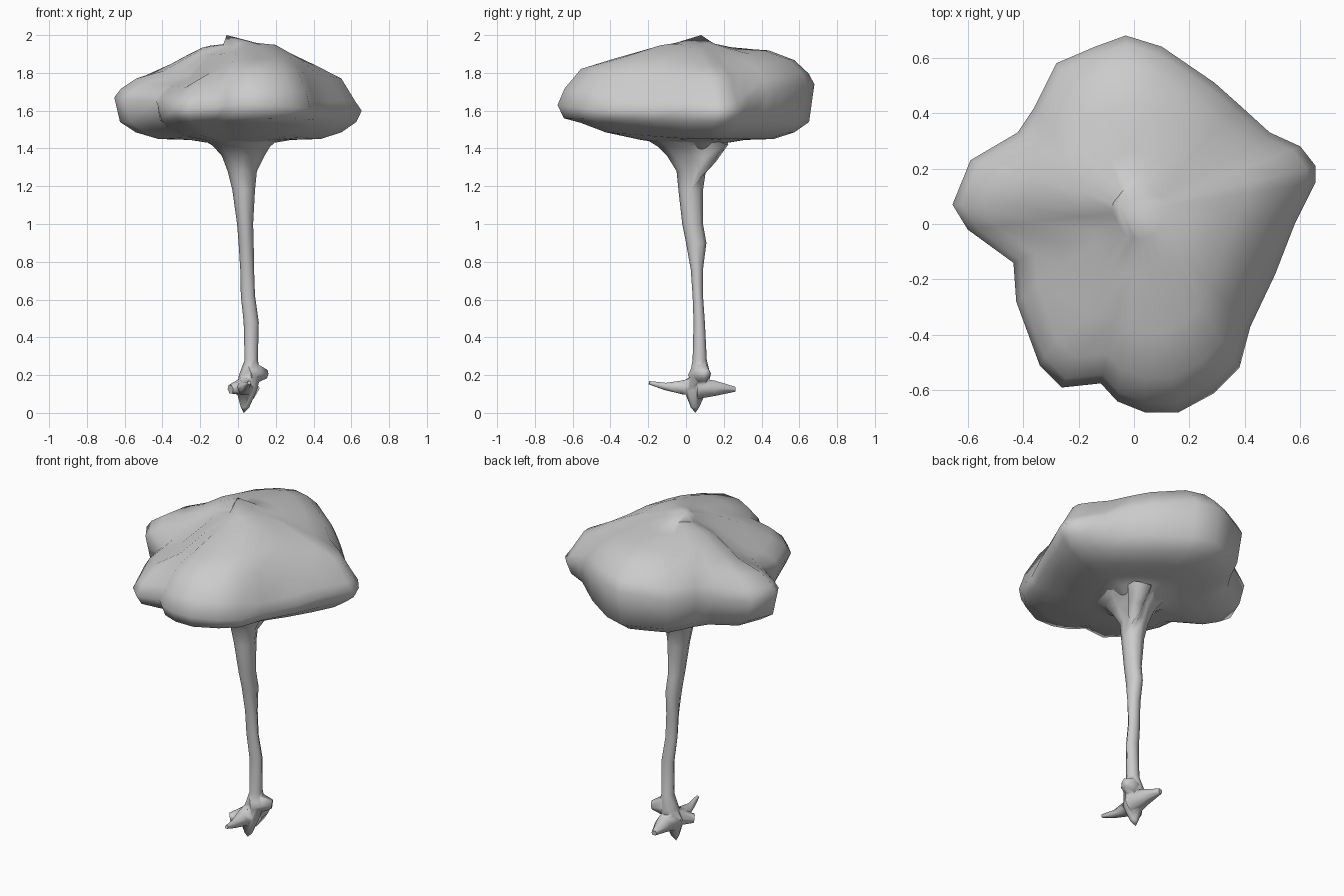
import bpy, bmesh, math
from mathutils import Vector

if "Cube" in bpy.data.objects:
    bpy.data.objects.remove(bpy.data.objects["Cube"])


def shade(ob, angle=60):
    ob.data.shade_smooth()
    ob.data.set_sharp_from_angle(angle=math.radians(angle))


def loft(name, rings):
    """Skin a stack of equal-length rings; single-point rings become tips."""
    bm = bmesh.new()
    rows = [[bm.verts.new(p) for p in r] for r in rings]
    n = max(len(r) for r in rows)
    for a, b in zip(rows, rows[1:]):
        for i in range(n):
            j = (i + 1) % n
            if len(a) == 1:
                bm.faces.new((a[0], b[i], b[j]))
            elif len(b) == 1:
                bm.faces.new((a[i], a[j], b[0]))
            else:
                bm.faces.new((a[i], a[j], b[j], b[i]))
    for r in (rows[0], rows[-1]):
        if len(r) > 2:
            bm.faces.new(r)
    bmesh.ops.recalc_face_normals(bm, faces=bm.faces)
    me = bpy.data.meshes.new(name)
    bm.to_mesh(me)
    bm.free()
    ob = bpy.data.objects.new(name, me)
    bpy.context.collection.objects.link(ob)
    shade(ob)
    return ob


def bump(x, y, cx, cy, r, h):
    return h * math.exp(-((x - cx) ** 2 + (y - cy) ** 2) / r ** 2)


# Canopy: outline x, y, height of widest point, height of shoulder
OUTLINE = [
    (.58, 0, 1.61, 1.85), (.655, .15, 1.60, 1.84), (.655, .21, 1.60, 1.84),
    (.60, .28, 1.61, 1.84), (.49, .33, 1.65, 1.86), (.38, .43, 1.70, 1.88),
    (.29, .51, 1.72, 1.90), (.10, .64, 1.75, 1.92), (-.03, .68, 1.74, 1.92),
    (-.14, .64, 1.74, 1.92), (-.28, .58, 1.72, 1.90), (-.36, .42, 1.70, 1.89),
    (-.42, .33, 1.68, 1.88), (-.59, .23, 1.66, 1.84), (-.655, .07, 1.67, 1.81),
    (-.60, -.02, 1.66, 1.78), (-.435, -.14, 1.65, 1.78), (-.425, -.28, 1.63, 1.77),
    (-.34, -.51, 1.61, 1.77), (-.26, -.59, 1.61, 1.80), (-.12, -.575, 1.62, 1.84),
    (-.06, -.64, 1.63, 1.87), (.04, -.68, 1.63, 1.89), (.16, -.68, 1.63, 1.90),
    (.29, -.61, 1.62, 1.90), (.38, -.52, 1.61, 1.89), (.42, -.37, 1.60, 1.88),
    (.51, -.18, 1.60, 1.86)]
CX, CY = 0.02, 0.05


def canopy_ring(scale, height):
    """Scaled outline; inner rings are rounded off towards a circle."""
    ring = []
    mix = max(0, .75 - scale)
    for x, y, ze, zs in OUTLINE:
        dx, dy = x - CX, y - CY
        r = math.hypot(dx, dy)
        k = scale * (1 + mix * (.6 / r - 1))
        px, py = CX + dx * k, CY + dy * k
        z = height(x, y, ze, zs)
        if z > 1.72 and scale < .95:
            z += bump(px, py, .10, -.32, .12, -.04) + bump(px, py, .22, -.08, .13, .03)
            z += bump(px, py, .02, .27, .10, -.015) + bump(px, py, -.22, .18, .12, .025)
        ring.append((px, py, z))
    return ring


def front(y):
    return max(0, -y / .68) * .05


def edge(x):
    return .19 if x > .4 else .32


loft("canopy", [
    [(CX, CY, 1.36)],
    canopy_ring(.16, lambda x, y, e, s: 1.38),
    canopy_ring(.28, lambda x, y, e, s: 1.43),
    canopy_ring(.42, lambda x, y, e, s: 1.445),
    canopy_ring(.66, lambda x, y, e, s: 1.45 + .7 * front(y)),
    canopy_ring(.83, lambda x, y, e, s: 1.485 + front(y)),
    canopy_ring(.955, lambda x, y, e, s: 1.54 + .4 * front(y)),
    canopy_ring(1, lambda x, y, e, s: e),
    canopy_ring(.95, lambda x, y, e, s: e + edge(x) * (s - e)),
    canopy_ring(.83, lambda x, y, e, s: e + .71 * (s - e)),
    canopy_ring(.62, lambda x, y, e, s: s),
    canopy_ring(.35, lambda x, y, e, s: s + .7 * (1.95 - s)),
    canopy_ring(.16, lambda x, y, e, s: s + .85 * (1.965 - s)),
    [(-.06, .08, 2.0)]])


# Trunk: z, x range, y range at each level
TRUNK = [
    (1.46, -.19, .23, -.23, .24), (1.41, -.13, .17, -.15, .19), (1.36, -.085, .14, -.10, .15),
    (1.28, -.055, .10, -.05, .105), (1.18, -.03, .09, -.04, .09),
    (1.0, -.005, .08, -.02, .09), (.9, .003, .083, 0, .108),
    (.76, .012, .085, .025, .09), (.62, .015, .09, .035, .09),
    (.48, .03, .11, .04, .10), (.28, .035, .105, .035, .11),
    (.2, .005, .12, .02, .13), (.12, -.01, .10, -.01, .11), (.03, .015, .06, .025, .07)]


def oval(z, x0, x1, y0, y1, n=8):
    return [((x0 + x1) / 2 + (x1 - x0) / 2 * math.cos(t),
             (y0 + y1) / 2 + (y1 - y0) / 2 * math.sin(t), z)
            for t in (2 * math.pi * i / n for i in range(n))]


trunk = loft("trunk", [oval(*t) for t in TRUNK] + [[(.03, .05, 0)]])


# Roots and the small branch: tapered tubes merged into the trunk
def limb(name, path, n=6):
    pts = [Vector(p[:3]) for p in path]
    rings = []
    for i, p in enumerate(pts):
        d = pts[min(i + 1, len(pts) - 1)] - pts[max(i - 1, 0)]
        q = d.to_track_quat('Z', 'Y')
        r = path[i][3]
        rings.append([p + q @ Vector((r * math.cos(2 * math.pi * k / n),
                                      r * math.sin(2 * math.pi * k / n), 0))
                      for k in range(n)])
    part = loft(name, rings)
    mod = trunk.modifiers.new(name, 'BOOLEAN')
    mod.operation, mod.solver, mod.object = 'UNION', 'EXACT', part
    bpy.context.view_layer.objects.active = trunk
    bpy.ops.object.modifier_apply(modifier=mod.name)
    bpy.data.objects.remove(part)


limb("root_front", [(.04, .06, .14, .06), (.035, -.02, .135, .042), (.045, -.11, .14, .022), (.06, -.195, .16, .01)])
limb("root_back", [(.05, .06, .13, .065), (.05, .15, .13, .047), (.03, .26, .125, .015)])
limb("root_right", [(.05, .06, .2, .055), (.10, .085, .21, .052), (.15, .11, .205, .025)])
limb("root_left", [(.04, .04, .14, .055), (-.04, -.02, .125, .025)])
limb("branch_back", [(.06, .06, 1.25, .02), (.08, .115, 1.35, .05), (.09, .16, 1.45, .075)])
shade(trunk, 75)
